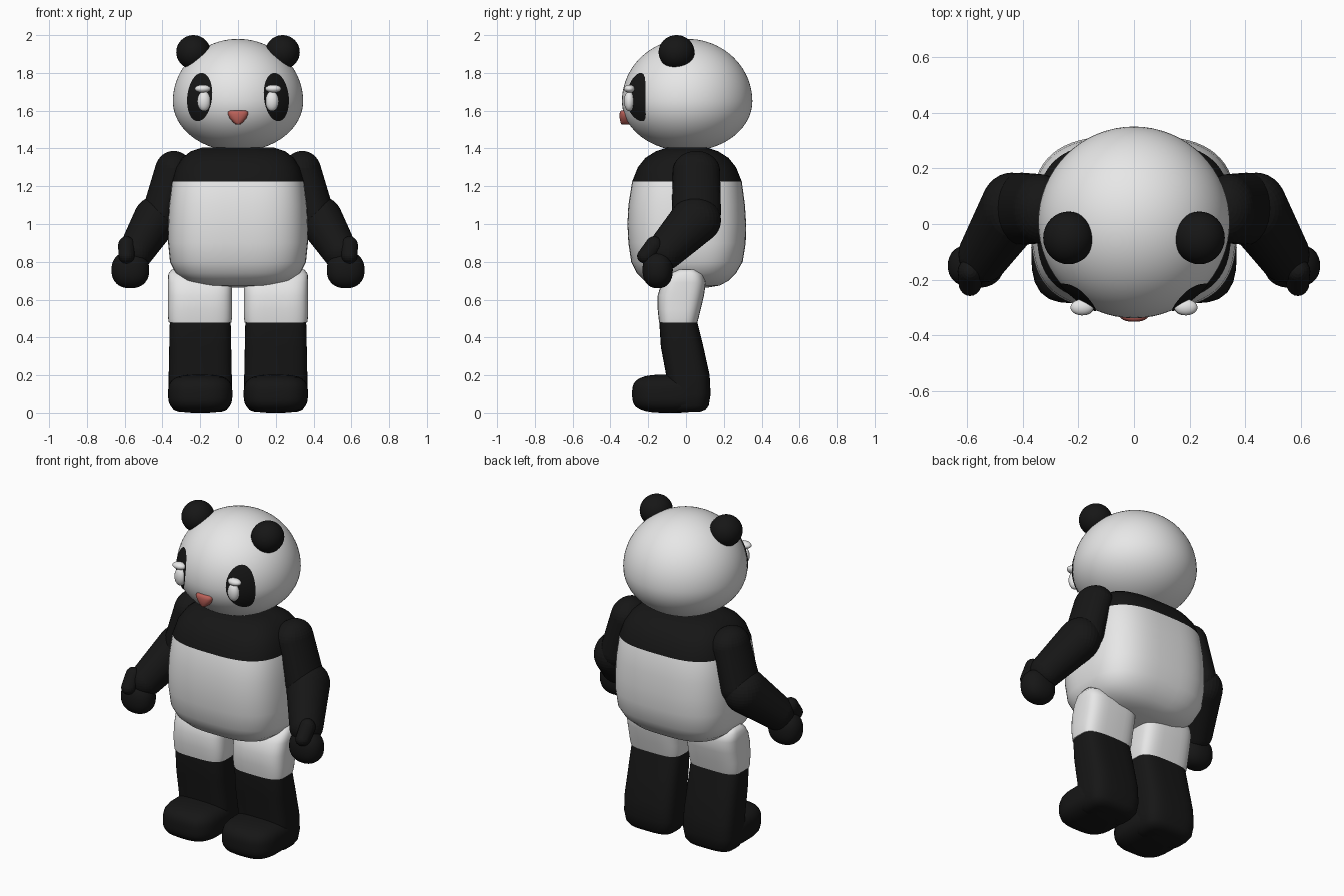
import bpy, bmesh, math
from mathutils import Vector

if "Cube" in bpy.data.objects:
    bpy.data.objects.remove(bpy.data.objects["Cube"])


def material(name, r, g, b):
    m = bpy.data.materials.new(name)
    m.diffuse_color = (r, g, b, 1)
    m.use_nodes = True
    m.node_tree.nodes["Principled BSDF"].inputs["Base Color"].default_value = m.diffuse_color
    return m


WHITE = material("white fur", 0.8, 0.8, 0.8)
BLACK = material("black fur", 0.008, 0.008, 0.008)
PINK = material("pink nose", 0.5, 0.12, 0.1)


def finish(name, bm, mats, angle=60):
    bmesh.ops.recalc_face_normals(bm, faces=bm.faces)
    me = bpy.data.meshes.new(name)
    bm.to_mesh(me)
    bm.free()
    for m in mats:
        me.materials.append(m)
    ob = bpy.data.objects.new(name, me)
    bpy.context.collection.objects.link(ob)
    bpy.ops.object.select_all(action='DESELECT')
    ob.select_set(True)
    bpy.context.view_layer.objects.active = ob
    bpy.ops.object.shade_smooth_by_angle(angle=math.radians(angle))
    return ob


def loft(name, rings, cx, power, mats, split=None, seg=40):
    """Stack of rounded-box sections: (z, half width, y front, y back)."""
    bm = bmesh.new()
    loops = []
    for z, hx, y0, y1 in rings:
        loop = []
        for i in range(seg):
            a = 2 * math.pi * i / seg
            c, s = math.cos(a), math.sin(a)
            u = math.copysign(abs(c) ** (2 / power), c)
            v = math.copysign(abs(s) ** (2 / power), s)
            loop.append(bm.verts.new((cx + hx * u, (y0 + y1) / 2 + v * (y1 - y0) / 2, z)))
        loops.append(loop)
    for a, b in zip(loops, loops[1:]):
        for i in range(seg):
            j = (i + 1) % seg
            bm.faces.new((a[i], a[j], b[j], b[i]))
    bm.faces.new(loops[0][::-1])
    bm.faces.new(loops[-1])
    if split is not None:
        for f in bm.faces:
            f.material_index = int(f.calc_center_median().z > split)
    return finish(name, bm, mats)


def blob(name, balls, mat, power=2.0, u=32, v=20):
    """Convex skin around one or more ellipsoids: (centre, radii)."""
    bm = bmesh.new()
    for c, r in balls:
        made = bmesh.ops.create_uvsphere(bm, u_segments=u, v_segments=v, radius=1)["verts"]
        for p in made:
            k = sum(abs(t) ** power for t in p.co) ** (-1 / power)
            p.co = Vector([c[i] + p.co[i] * k * r[i] for i in range(3)])
    if len(balls) > 1:
        res = bmesh.ops.convex_hull(bm, input=bm.verts[:])
        junk = {g for g in res["geom_interior"] + res["geom_unused"]
                if isinstance(g, bmesh.types.BMVert)}
        bmesh.ops.delete(bm, geom=list(junk), context='VERTS')
    return finish(name, bm, [mat])


# Head: round, with a flatter lower half
HZ, HY, HR, UP, DOWN = 1.65, 0.006, 0.345, 0.33, 0.265
bm = bmesh.new()
bmesh.ops.create_uvsphere(bm, u_segments=64, v_segments=40, radius=1)
for p in bm.verts:
    p.co = (p.co.x * HR, HY + p.co.y * HR, HZ + p.co.z * (UP if p.co.z > 0 else DOWN))
finish("head", bm, [WHITE])


def head_front(x, z, grow=1.012):
    h = (z - HZ) / ((UP if z > HZ else DOWN) * grow)
    return HY - HR * grow * math.sqrt(max(0, 1 - (x / (HR * grow)) ** 2 - h * h))


# Nose
loft("nose", [(1.528, 0.012, -0.342, -0.29), (1.538, 0.026, -0.347, -0.29),
              (1.56, 0.044, -0.351, -0.29), (1.582, 0.054, -0.352, -0.29),
              (1.595, 0.053, -0.349, -0.29), (1.602, 0.042, -0.343, -0.29)],
     0, 2.4, [PINK], seg=24)

# Torso: black chest band above a white belly
loft("torso", [(0.665, 0.10, -0.05, 0.12), (0.675, 0.20, -0.15, 0.18),
               (0.70, 0.28, -0.22, 0.225), (0.74, 0.33, -0.26, 0.265),
               (0.80, 0.36, -0.29, 0.30), (0.90, 0.37, -0.305, 0.316),
               (1.00, 0.37, -0.31, 0.318), (1.10, 0.365, -0.305, 0.312),
               (1.225, 0.35, -0.285, 0.295), (1.30, 0.328, -0.255, 0.265),
               (1.35, 0.295, -0.215, 0.225), (1.385, 0.25, -0.16, 0.17),
               (1.405, 0.19, -0.10, 0.11)],
     0, 3.0, [WHITE, BLACK], split=1.225, seg=64)

for side, s in (("right", -1), ("left", 1)):
    # Ears
    blob(side + "_ear", [((s * 0.236, -0.05, 1.91), (0.091, 0.095, 0.09))], BLACK)

    # Eye patch: thin oval plate following the head
    bm = bmesh.new()
    rows = []
    for k in range(7):
        t = k / 6 if k else 0.02
        row = []
        for i in range(32):
            a = 2 * math.pi * i / 32
            dz = 0.128 * t * math.sin(a)
            x = 0.203 + 0.066 * t * math.cos(a) - 0.08 * dz
            z = 1.672 + dz
            row.append(bm.verts.new((s * x, head_front(x, z), z)))
        rows.append(row)
    bm.faces.new(rows[0])
    for a, b in zip(rows, rows[1:]):
        for i in range(32):
            j = (i + 1) % 32
            bm.faces.new((a[i], a[j], b[j], b[i]))
    patch = finish(side + "_eye_patch", bm, [BLACK])
    if sum(p.normal.y for p in patch.data.polygons) > 0:
        patch.data.flip_normals()

    # Eye and upper lid
    blob(side + "_eye", [((s * 0.18, -0.30, 1.65), (0.036, 0.028, 0.053))], WHITE, u=20, v=12)
    blob(side + "_eyelid", [((s * 0.187, -0.30, 1.716), (0.042, 0.029, 0.021))], WHITE, u=20, v=12)

    # Arm: upper arm, forearm, hand, thumb
    blob(side + "_upper_arm", [((s * 0.34, 0.055, 1.28), (0.10, 0.125, 0.107)),
                               ((s * 0.405, 0.055, 1.06), (0.10, 0.13, 0.12))], BLACK)
    blob(side + "_forearm", [((s * 0.44, 0.05, 1.02), (0.115, 0.135, 0.125)),
                             ((s * 0.54, -0.11, 0.855), (0.092, 0.10, 0.098))], BLACK)
    blob(side + "_hand", [((s * 0.57, -0.15, 0.757), (0.10, 0.08, 0.097))], BLACK, power=2.3)
    blob(side + "_thumb", [((s * 0.59, -0.17, 0.885), (0.045, 0.045, 0.05)),
                           ((s * 0.59, -0.212, 0.83), (0.042, 0.047, 0.04))], BLACK, u=20, v=12)

    # Leg: white thigh, black shin, black foot
    loft(side + "_thigh", [(0.478, 0.165, -0.142, 0.06), (0.50, 0.169, -0.145, 0.066),
                           (0.55, 0.17, -0.15, 0.078), (0.62, 0.17, -0.15, 0.095),
                           (0.69, 0.17, -0.13, 0.105), (0.735, 0.168, -0.095, 0.092),
                           (0.76, 0.15, -0.05, 0.055)],
         s * 0.201, 3.5, [WHITE])
    loft(side + "_shin", [(0.004, 0.11, -0.06, 0.07), (0.015, 0.14, -0.08, 0.102),
                          (0.04, 0.158, -0.09, 0.12), (0.10, 0.168, -0.10, 0.13),
                          (0.20, 0.167, -0.105, 0.125), (0.35, 0.164, -0.133, 0.092),
                          (0.46, 0.162, -0.14, 0.065), (0.48, 0.16, -0.14, 0.06)],
         s * 0.2, 3.5, [BLACK])
    blob(side + "_foot", [((s * 0.2, -0.085, 0.102), (0.17, 0.2, 0.102))], BLACK, power=3.2)
